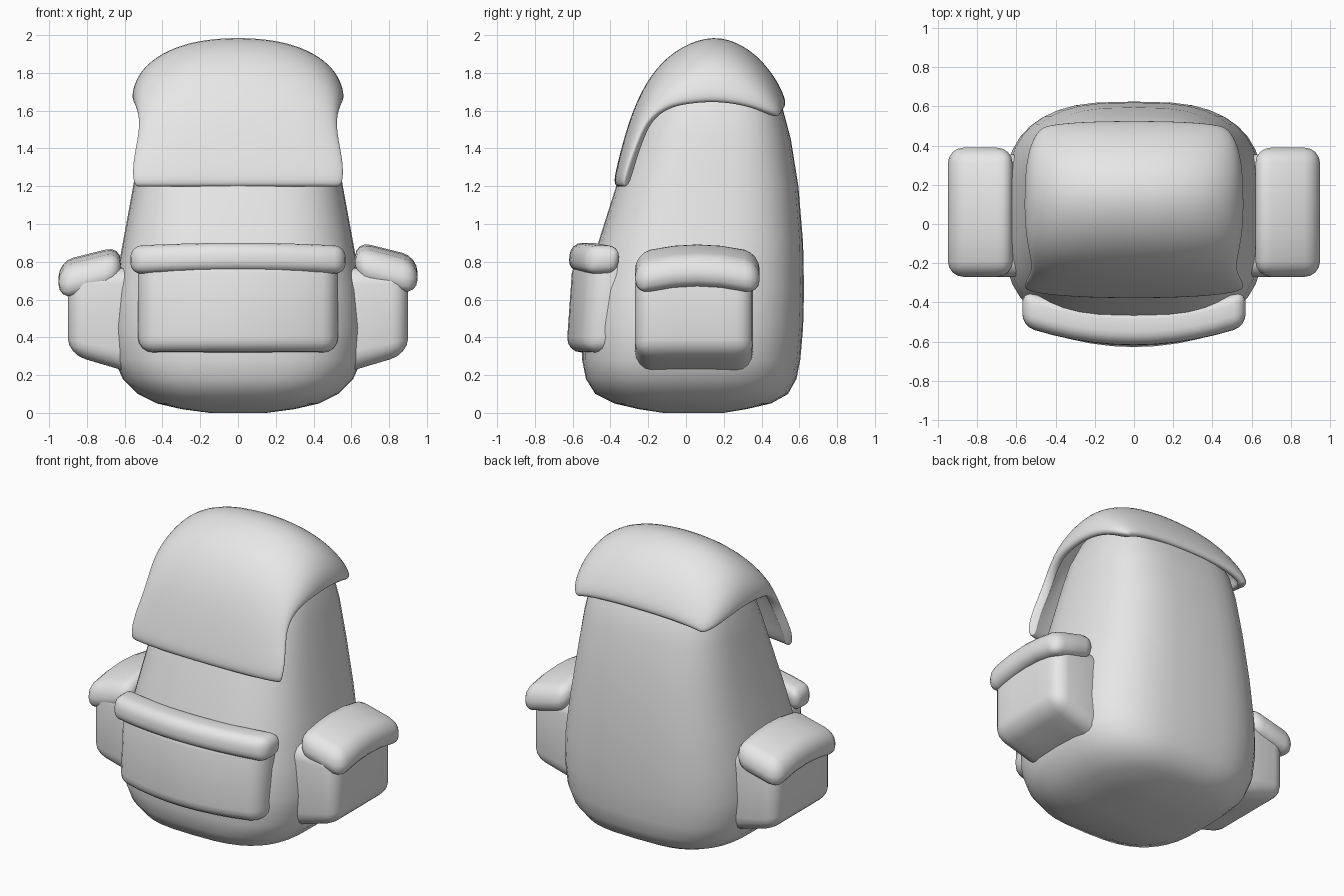
import bpy, bmesh
from math import sin, cos, pi
from mathutils import Vector

if "Cube" in bpy.data.objects:
    bpy.data.objects.remove(bpy.data.objects["Cube"])

GREY = (0.8, 0.8, 0.8, 1)
mat = bpy.data.materials.new("plain_grey")
mat.use_nodes = True
mat.diffuse_color = GREY
mat.node_tree.nodes["Principled BSDF"].inputs["Base Color"].default_value = GREY


def finish(name, bm):
    mesh = bpy.data.meshes.new(name)
    bm.to_mesh(mesh)
    bm.free()
    for p in mesh.polygons:
        p.use_smooth = True
    mesh.materials.append(mat)
    obj = bpy.data.objects.new(name, mesh)
    bpy.context.collection.objects.link(obj)
    return obj


def spow(v, e):
    return abs(v) ** e * (1 if v >= 0 else -1)


def soft_box(name, low, high, radius, deform):
    """Rounded box between two corners, sliced so it can be bent."""
    low, high = Vector(low), Vector(high)
    bm = bmesh.new()
    bmesh.ops.create_cube(bm, size=1)
    for v in bm.verts:
        v.co = Vector([(low[i] + high[i]) / 2 + v.co[i] * (high[i] - low[i]) for i in range(3)])
    bmesh.ops.bevel(bm, geom=bm.edges[:], offset=radius, segments=4, profile=0.5, affect='EDGES')
    for axis in range(2):
        normal = Vector((axis == 0, axis == 1, 0))
        a, b = low[axis] + radius, high[axis] - radius
        steps = max(2, int((b - a) / 0.1))
        for k in range(1, steps):
            bmesh.ops.bisect_plane(bm, geom=bm.verts[:] + bm.edges[:] + bm.faces[:],
                                   plane_co=normal * (a + (b - a) * k / steps), plane_no=normal)
    for v in bm.verts:
        v.co = Vector(deform(*v.co))
    bmesh.ops.recalc_face_normals(bm, faces=bm.faces[:])
    return finish(name, bm)


# Main bag: rounded-square rings (height, half width, front y, back y)
RINGS = [(0, .15, -.12, .2), (.02, .3, -.25, .32), (.05, .43, -.38, .45), (.1, .53, -.48, .54),
         (.18, .61, -.53, .585), (.28, .655, -.55, .605), (.45, .67, -.55, .62), (.65, .655, -.53, .625),
         (.9, .61, -.465, .62), (1.2, .555, -.37, .595), (1.45, .515, -.28, .555), (1.6, .485, -.22, .515),
         (1.72, .44, -.14, .45), (1.82, .36, -.06, .37), (1.9, .22, .02, .27), (1.93, .06, .1, .2)]
SIDES = 40
bm = bmesh.new()
loops = []
for z, a, front, back in RINGS:
    mid, half = (front + back) / 2, (back - front) / 2
    angles = [2 * pi * i / SIDES for i in range(SIDES)]
    loops.append([bm.verts.new((a * spow(cos(t), .67), mid + half * spow(sin(t), .67), z)) for t in angles])
for r, s in zip(loops, loops[1:]):
    for i in range(SIDES):
        j = (i + 1) % SIDES
        bm.faces.new((r[i], r[j], s[j], s[i]))
bm.faces.new(loops[0][::-1])
bm.faces.new(loops[-1])
finish("bag_body", bm)

# Top flap: sheet from the front hem over the top to the back hem
# (centre y, centre z, edge x, edge y, edge z)
ROWS = [(-.39, 1.2, .56, -.335, 1.2), (-.365, 1.31, .565, -.3, 1.32), (-.325, 1.47, .535, -.25, 1.45),
        (-.265, 1.65, .525, -.2, 1.55), (-.17, 1.82, .55, -.1, 1.62), (-.03, 1.945, .565, .02, 1.64),
        (.15, 2.005, .565, .15, 1.65), (.31, 1.95, .56, .28, 1.635), (.43, 1.84, .54, .38, 1.61),
        (.505, 1.72, .51, .45, 1.58), (.54, 1.62, .46, .5, 1.565)]
HALF = 8
bm = bmesh.new()
grid = []
for cy, cz, ex, ey, ez in ROWS:
    row = []
    for i in range(-HALF, HALF + 1):
        t = i / HALF * pi / 2
        w = 1 - max(cos(t), 0) ** .9
        row.append(bm.verts.new((ex * spow(sin(t), .9), cy + (ey - cy) * w, cz + (ez - cz) * w)))
    grid.append(row)
for r, s in zip(grid, grid[1:]):
    for i in range(2 * HALF):
        bm.faces.new((r[i], r[i + 1], s[i + 1], s[i]))
top_flap = finish("top_flap", bm)
thick = top_flap.modifiers.new("thickness", 'SOLIDIFY')
thick.thickness = 0.055
thick.offset = -1
top_flap.modifiers.new("soften", 'SUBSURF').levels = 2
top_flap.modifiers["soften"].render_levels = 2

# Front pocket and its flap, both wrapped round the bag
soft_box("front_pocket", (-.53, -.625, .32), (.53, -.42, .82), .08,
         lambda x, y, z: (x, y + .38 * x * x + .07 * (z - .45), z))
soft_box("front_pocket_flap", (-.57, -.62, .75), (.57, -.44, .9), .06,
         lambda x, y, z: (x, y + .3 * x * x + .1 * (z - .8), z - .05 * x * x))

# Side pockets and their drooping flaps
for name, side, drop in (("left", 1, 0), ("right", -1, .025)):
    soft_box(name + "_side_pocket", (.45, -.27, .27), (.9, .355, .77), .09,
             lambda x, y, z: (side * x, y, z + max(0, .6 - z) * .9 * (x - .76)))
    soft_box(name + "_side_pocket_flap", (.62, -.27, .7), (.95, .39, .875), .08,
             lambda x, y, z: (side * x, y, z - .25 * (x - .76) - .45 * (y - .06) ** 2 - drop))
